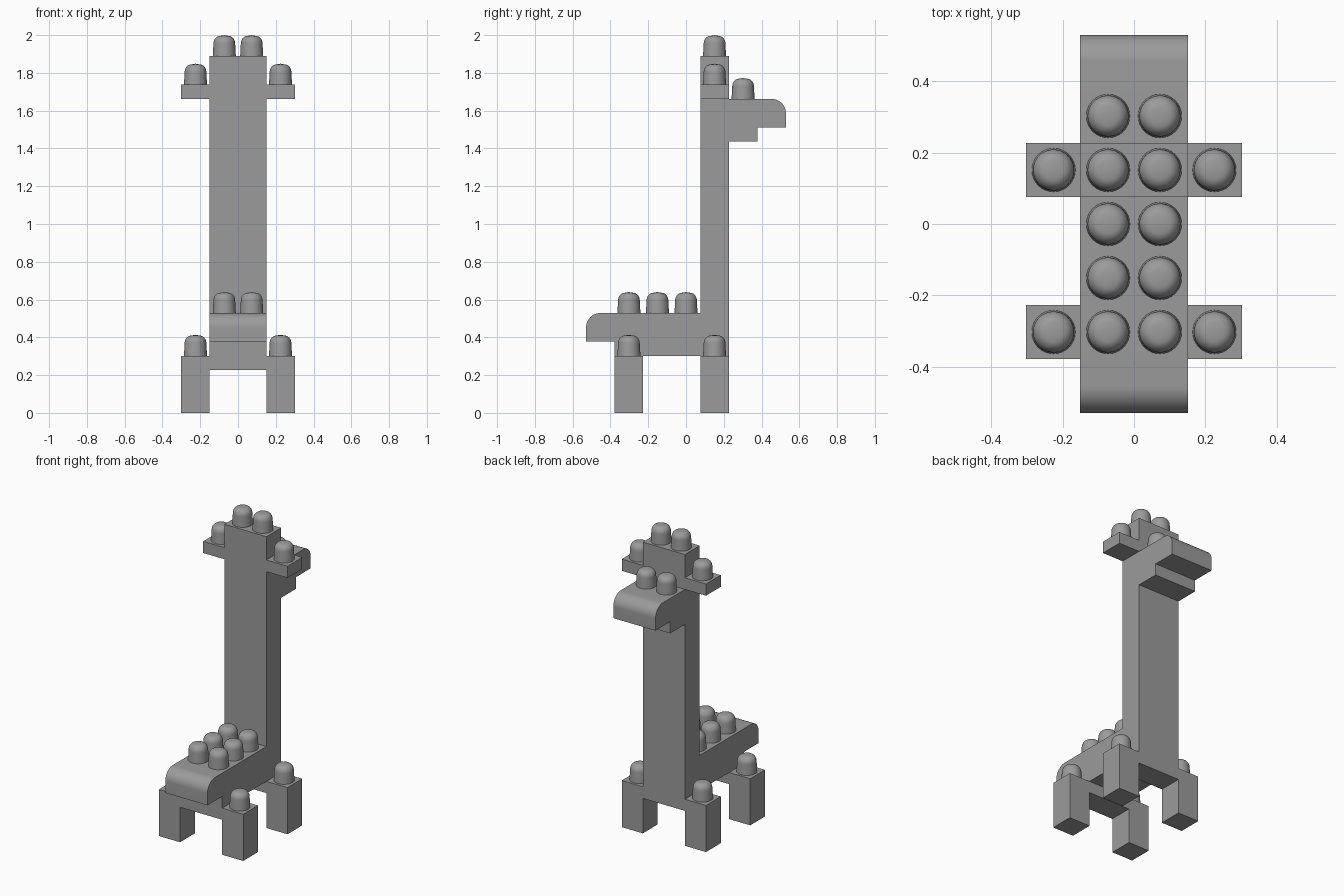
import bpy, bmesh, math

cube = bpy.data.objects.get("Cube")
if cube:
    bpy.data.objects.remove(cube)

U = 0.1511          # one brick module
STUD_H = 0.111

grey = bpy.data.materials.new("plain grey")
grey.use_nodes = True
COLOR = (0.33, 0.33, 0.33, 1)
grey.diffuse_color = COLOR
grey.node_tree.nodes["Principled BSDF"].inputs["Base Color"].default_value = COLOR


def finish(name, bm, smooth=False):
    bmesh.ops.recalc_face_normals(bm, faces=bm.faces)
    mesh = bpy.data.meshes.new(name)
    bm.to_mesh(mesh)
    bm.free()
    mesh.materials.append(grey)
    obj = bpy.data.objects.new(name, mesh)
    bpy.context.collection.objects.link(obj)
    if smooth:
        bpy.ops.object.select_all(action='DESELECT')
        obj.select_set(True)
        bpy.context.view_layer.objects.active = obj
        bpy.ops.object.shade_smooth_by_angle(angle=math.radians(35))
    return obj


def extrude(name, profile, axis, lo, hi, smooth=False):
    """Extrude a 2D outline (in modules) along x or y."""
    bm = bmesh.new()
    place = (lambda a, b: (lo, a, b)) if axis == 'x' else (lambda a, b: (a, lo, b))
    verts = [bm.verts.new([c * U for c in place(a, b)]) for a, b in profile]
    face = bm.faces.new(verts)
    new = bmesh.ops.extrude_face_region(bm, geom=[face])["geom"]
    d = (hi - lo) * U
    bmesh.ops.translate(bm, verts=[g for g in new if isinstance(g, bmesh.types.BMVert)],
                        vec=(d, 0, 0) if axis == 'x' else (0, d, 0))
    return finish(name, bm, smooth)


def brick(name, x0, x1, y0, y1, z0, z1):
    outline = [(y0, z0), (y1, z0), (y1, z1), (y0, z1)]
    return extrude(name, outline, 'x', x0, x1)


def stud(name, x, y, z):
    """Tapered peg with a softly domed top."""
    outline = [(0.061, 0), (0.0575, 0.066)]
    for i in range(1, 9):
        t = math.pi / 2 * i / 8
        outline.append((0.022 + 0.0355 * math.cos(t), 0.066 + 0.041 * math.sin(t)))
    outline.append((0, STUD_H))
    bm = bmesh.new()
    verts = [bm.verts.new((r, 0, h)) for r, h in outline]
    edges = [bm.edges.new(pair) for pair in zip(verts, verts[1:])]
    bmesh.ops.spin(bm, geom=verts + edges, cent=(0, 0, 0), axis=(0, 0, 1),
                   angle=math.tau, steps=32, use_duplicate=False)
    bmesh.ops.remove_doubles(bm, verts=bm.verts, dist=0.0001)
    obj = finish(name, bm, True)
    obj.location = (x, y * U, z * U)


def stud_pair(name, x, y, z):
    for side, sign in (("left", 1), ("right", -1)):
        stud(f"{name}_stud_{side}", sign * x, y, z)


def rounded_brick(name, inner, direction, z0):
    """Two-module brick whose outer upper edge is rounded."""
    r, tip = 0.5, inner + 2 * direction
    outline = [(inner, z0), (tip, z0)]
    for i in range(13):
        t = math.pi / 2 * i / 12
        outline.append((tip - direction * r * (1 - math.cos(t)),
                        z0 + 1 - r * (1 - math.sin(t))))
    outline.append((inner, z0 + 1))
    extrude(name, outline, 'x', -1, 1, True)


# Leg arches with shoulder studs
for name, y in (("front_legs", -2.5), ("back_legs", 0.5)):
    arch = [(-2, 0), (-1, 0), (-1, 1.5), (1, 1.5), (1, 0), (2, 0), (2, 2), (-2, 2)]
    extrude(name, arch, 'y', y, y + 1)
    stud_pair(name, 0.225, y + 0.5, 2)
brick("front_arch_riser", -1, 1, -2.5, -1.5, 2, 2.5)

# Body
brick("body", -1, 1, -1.5, 1.5, 2, 3.5)
rounded_brick("rounded_body_end", -1.5, -1, 2.5)
for i in range(3):
    stud_pair(f"body_{i}", 0.0725, -i, 3.5)

# Neck courses, every second one split in two
for i in range(6):
    z = 3.5 + i
    if i % 2:
        brick(f"neck_brick_{i}_right", -1, 0, 0.5, 1.5, z, z + 1)
        brick(f"neck_brick_{i}_left", 0, 1, 0.5, 1.5, z, z + 1)
    else:
        brick(f"neck_brick_{i}", -1, 1, 0.5, 1.5, z, z + 1)

# Head
brick("jaw_plate", -1, 1, 0.5, 2.5, 9.5, 10)
brick("head_brick", -1, 1, 0.5, 1.5, 10, 11)
rounded_brick("snout", 1.5, 1, 10)
stud_pair("snout", 0.0725, 2, 11)
brick("ear_plate", -2, 2, 0.5, 1.5, 11, 11.5)
stud_pair("ear", 0.225, 1, 11.5)
brick("crown_brick", -1, 1, 0.5, 1.5, 11.5, 12.5)
stud_pair("crown", 0.0725, 1, 12.5)
